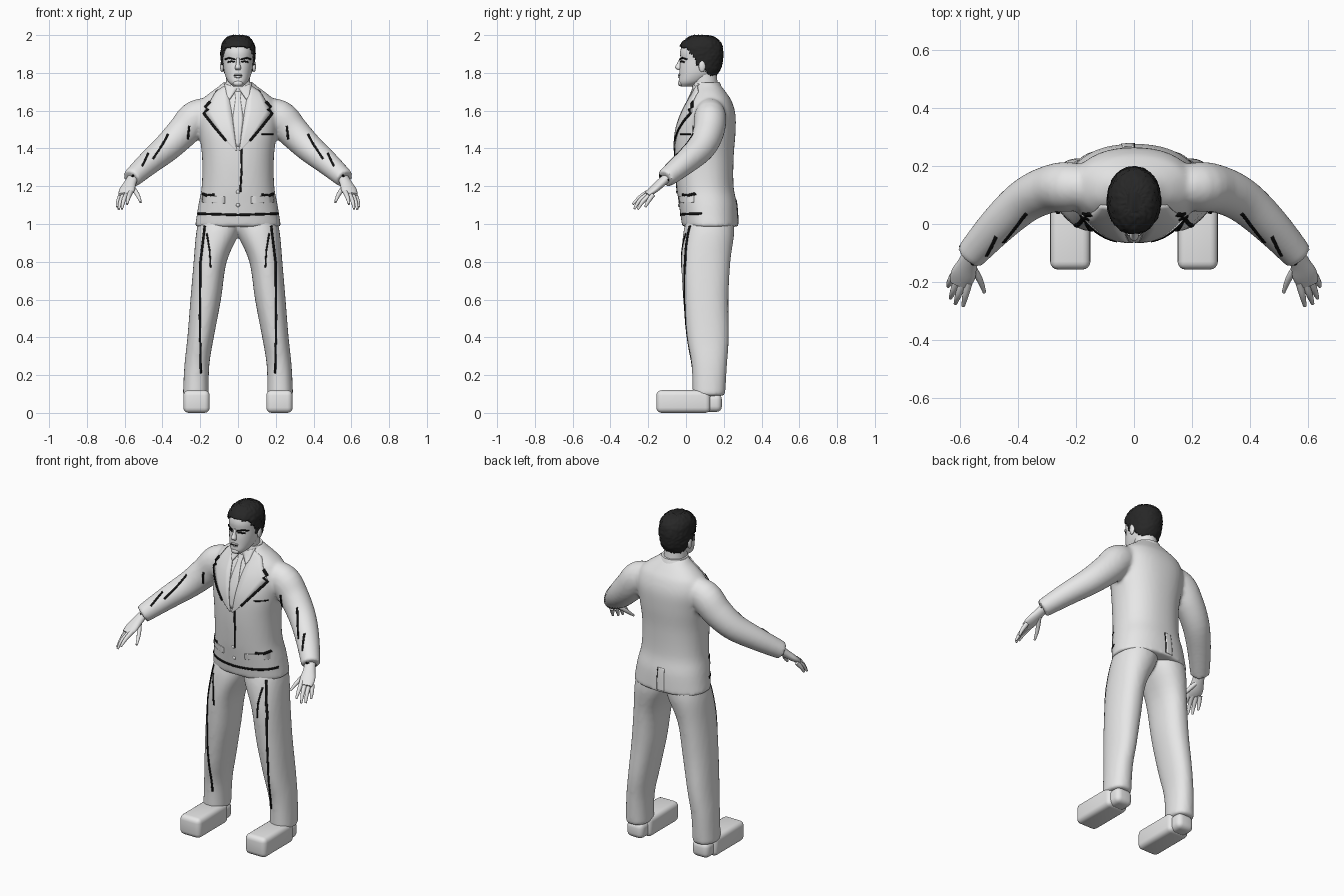
import bpy, bmesh, math, random
from mathutils import Vector
from mathutils.bvhtree import BVHTree

random.seed(3)
if "Cube" in bpy.data.objects:
    bpy.data.objects.remove(bpy.data.objects["Cube"])


def material(name, value):
    m = bpy.data.materials.new(name)
    m.use_nodes = True
    colour = (value, value, value, 1)
    m.diffuse_color = colour
    m.node_tree.nodes["Principled BSDF"].inputs["Base Color"].default_value = colour
    return m


PALE = material("pale_grey", 0.8)
HAIR = material("charcoal_hair", 0.02)
INK = material("black_line", 0.006)
Z = Vector((0, 0, 1))


def finish(bm, name, mat, angle=50):
    bmesh.ops.recalc_face_normals(bm, faces=bm.faces)
    me = bpy.data.meshes.new(name)
    bm.to_mesh(me)
    bm.free()
    me.materials.append(mat)
    me.polygons.foreach_set("use_smooth", [True] * len(me.polygons))
    me.set_sharp_from_angle(angle=math.radians(angle))
    ob = bpy.data.objects.new(name, me)
    bpy.context.collection.objects.link(ob)
    return ob


def spline(a, b, c, d, t):
    return 0.5 * (2 * b + (c - a) * t + (2 * a - 5 * b + 4 * c - d) * t * t
                  + (3 * b - a - 3 * c + d) * t ** 3)


def loft(bm, sections, s=1, level=True, n=32, steps=4, power=2.0):
    """Closed smooth body through sections (x, y, z, half width, half depth)."""
    k, rows, last = len(sections), [], len(sections) - 1
    for i in range(last):
        quad = [sections[min(max(i + j, 0), last)] for j in (-1, 0, 1, 2)]
        for t in range(steps):
            rows.append([spline(*v, t / steps) for v in zip(*quad)])
    rows.append(list(sections[-1]))
    rings = []
    for i, (x, y, z, a, b) in enumerate(rows):
        side, up = Vector((1, 0, 0)), Vector((0, 1, 0))
        if not level:
            t = Vector(rows[min(i + 1, len(rows) - 1)][:3]) - Vector(rows[max(i - 1, 0)][:3])
            side = t.cross(Z).normalized()
            up = side.cross(t).normalized()
        ring = []
        for j in range(n):
            c, d = math.cos(math.tau * j / n), math.sin(math.tau * j / n)
            c = math.copysign(abs(c) ** (2 / power), c)
            d = math.copysign(abs(d) ** (2 / power), d)
            p = Vector((x, y, z)) + side * a * c + up * b * d
            ring.append(bm.verts.new((p.x * s, p.y, p.z)))
        rings.append(ring)
    for r, q in zip(rings, rings[1:]):
        for j in range(n):
            bm.faces.new((r[j], r[(j + 1) % n], q[(j + 1) % n], q[j]))
    bm.faces.new(rings[0])
    bm.faces.new(rings[-1])


def spans(rows):
    """Turn (z, x min, x max, y front, y back) rows into loft sections."""
    return [((a + b) / 2, (f + k) / 2, z, (b - a) / 2, (k - f) / 2) for z, a, b, f, k in rows]


def waist(rows):
    return spans([(z, -w, w, f, k) for z, w, f, k in rows])


def blend(ob):
    r = ob.modifiers.new("weld", 'REMESH')
    r.mode, r.voxel_size, r.use_smooth_shade = 'VOXEL', 0.011, True
    m = ob.modifiers.new("soften", 'SMOOTH')
    m.factor, m.iterations = 0.5, 6


def surface(ob):
    bpy.context.view_layer.update()
    return BVHTree.FromObject(ob, bpy.context.evaluated_depsgraph_get())


def along(pts, t):
    f = t * (len(pts) - 1)
    i = min(int(f), len(pts) - 2)
    return Vector(pts[i]).lerp(Vector(pts[i + 1]), f - i)


def patch(name, tree, edge_a, edge_b, mat, lift=0.003, thick=0.004, s=1, face=-1, rows=24, cols=4):
    """Thin plate between two (x, z) edges, laid on a surface from front or back."""
    bm, grid = bmesh.new(), []
    for i in range(rows + 1):
        a, b = along(edge_a, i / rows), along(edge_b, i / rows)
        line = []
        for j in range(cols + 1):
            p = a.lerp(b, j / cols)
            hit, nor, _, _ = tree.ray_cast(Vector((p.x * s, face, p.y)), Vector((0, -face, 0)))
            if hit is None:
                hit, nor, _, _ = tree.find_nearest(Vector((p.x * s, 0, p.y)))
            line.append(bm.verts.new(hit + nor * lift))
        grid.append(line)
    for r, q in zip(grid, grid[1:]):
        for j in range(cols):
            bm.faces.new((r[j], r[j + 1], q[j + 1], q[j]))
    ob = finish(bm, name, mat)
    ob.modifiers.new("thickness", 'SOLIDIFY').thickness = thick
    return ob


def stroke(name, tree, pts, half=0.005, **kw):
    a, b, v = [], [], [Vector(p) for p in pts]
    for i, p in enumerate(v):
        t = (v[min(i + 1, len(v) - 1)] - v[max(i - 1, 0)]).normalized() * half
        a.append((p.x - t.y, p.y + t.x))
        b.append((p.x + t.y, p.y - t.x))
    patch(name, tree, a, b, INK, cols=1, **kw)


def ball(name, at, size, mat=PALE):
    bm = bmesh.new()
    bmesh.ops.create_uvsphere(bm, u_segments=20, v_segments=12, radius=1)
    for v in bm.verts:
        v.co = Vector(at) + v.co * Vector(size)
    finish(bm, name, mat)


def block(name, lo, hi, radius):
    bm = bmesh.new()
    bmesh.ops.create_cube(bm, size=1)
    lo, hi = Vector(lo), Vector(hi)
    for v in bm.verts:
        v.co = (lo + hi) / 2 + v.co * (hi - lo)
    bmesh.ops.bevel(bm, geom=bm.edges[:], offset=radius, segments=4, profile=0.5, affect='EDGES')
    finish(bm, name, PALE)


SIDES = ((1, "left"), (-1, "right"))

# Jacket with sleeves, welded into one soft body
bm = bmesh.new()
loft(bm, waist([(.985, .228, -.02, .277), (1.1, .21, -.037, .27), (1.2, .192, -.05, .252),
                (1.35, .19, -.06, .252), (1.48, .205, -.056, .262), (1.58, .215, -.027, .262),
                (1.65, .195, .008, .242), (1.69, .155, .03, .217), (1.73, .10, .045, .187),
                (1.75, .08, .055, .17)]), n=48, power=2.25)
ARM = [(.10, .125, 1.60, .06, .07), (.215, .128, 1.567, .085, .092), (.29, .12, 1.49, .082, .086),
       (.375, .08, 1.405, .076, .076), (.47, -.005, 1.325, .066, .064), (.565, -.11, 1.24, .053, .05)]
for s, _ in SIDES:
    loft(bm, ARM, s, level=False)
jacket = finish(bm, "jacket", PALE)
blend(jacket)

# Trousers
bm = bmesh.new()
LEG = spans([(1.05, -.03, .20, .01, .25), (.95, -.005, .222, -.015, .255), (.8, .06, .235, -.025, .235),
             (.6, .09, .252, -.015, .225), (.4, .128, .268, .005, .227), (.25, .152, .284, .03, .217),
             (.09, .155, .292, .035, .207)])
for s, _ in SIDES:
    loft(bm, LEG, s, power=2.2)
trousers = finish(bm, "trousers", PALE)
blend(trousers)

# Neck, collars and head
bm = bmesh.new()
loft(bm, [(0, .11, 1.66, .07, .07), (0, .10, 1.74, .064, .068), (0, .09, 1.82, .062, .07)])
finish(bm, "neck", PALE)
bm = bmesh.new()
loft(bm, [(0, .115, 1.69, .115, .085), (0, .11, 1.73, .088, .077), (0, .107, 1.752, .075, .071)])
finish(bm, "shirt_collar", PALE)
SKULL = waist([(1.728, .024, -.026, .03), (1.75, .05, -.038, .09), (1.79, .069, -.036, .15),
               (1.83, .077, -.034, .178), (1.87, .081, -.029, .186), (1.91, .083, -.031, .188),
               (1.95, .077, -.018, .18), (1.98, .056, .015, .15), (1.991, .025, .045, .11)])
bm = bmesh.new()
loft(bm, SKULL, n=56, power=2.15)
head = finish(bm, "head", PALE)

# Hair: a roughened shell trimmed along the hairline
HAIRLINE = [(-.05, 1.945), (.0, 1.93), (.05, 1.875), (.06, 1.835), (.09, 1.85), (.115, 1.79), (.22, 1.775)]


def hairline(y):
    for (a, p), (b, q) in zip(HAIRLINE, HAIRLINE[1:]):
        if y <= b:
            return p + (q - p) * (y - a) / (b - a)
    return HAIRLINE[-1][1]


bm = bmesh.new()
loft(bm, SKULL, n=72, steps=6, power=2.15)
bmesh.ops.recalc_face_normals(bm, faces=bm.faces)
bm.normal_update()
moves = [(v, v.normal * random.uniform(.006, .012)) for v in bm.verts]
for v, d in moves:
    v.co += d
low = [f for f in bm.faces if f.calc_center_median().z < hairline(f.calc_center_median().y)]
bmesh.ops.delete(bm, geom=low, context='FACES')
hair = finish(bm, "hair", HAIR, 180)
shell = hair.modifiers.new("thickness", 'SOLIDIFY')
shell.thickness, shell.offset = .012, -1

# Face
bm = bmesh.new()
loft(bm, [(0, -.026, 1.878, .008, .008), (0, -.034, 1.85, .010, .013), (0, -.04, 1.828, .016, .018),
          (0, -.033, 1.815, .012, .010)], n=16)
finish(bm, "nose", PALE)
ball("upper_lip", (0, -.034, 1.790), (.024, .008, .005))
ball("lower_lip", (0, -.034, 1.779), (.021, .008, .006))
ball("chin", (0, -.027, 1.745), (.026, .016, .016))
face = surface(head)
stroke("mouth_line", face, [(-.022, 1.784), (.022, 1.784)], .0015, lift=.006)
for s, side in SIDES:
    ball(side + "_ear", (s * .085, .085, 1.835), (.010, .018, .031))
    stroke(side + "_eye", face, [(.017, 1.858), (.034, 1.861), (.053, 1.857)], .004, s=s)
    stroke(side + "_eyebrow", face, [(.013, 1.870), (.045, 1.880), (.064, 1.872)], .004, s=s)

# Jacket front details and ink lines
cloth, legs = surface(jacket), surface(trousers)
patch("tie", cloth, [(-.018, 1.70), (-.012, 1.665), (-.028, 1.56), (-.008, 1.41)],
      [(.018, 1.70), (.012, 1.665), (.028, 1.56), (.008, 1.41)], PALE, .004, .008)
stroke("front_opening_line", cloth, [(.018, 1.41), (.02, 1.30), (.012, 1.17)])
stroke("hem_line", cloth, [(-.212, 1.055), (0, 1.048), (.212, 1.055)], .006)
stroke("breast_pocket_line", cloth, [(.125, 1.475), (.185, 1.475)], .003)
for z in (1.17, 1.10):
    spot = cloth.ray_cast(Vector((0, -1, z)), Vector((0, 1, 0)))[0]
    ball("button", spot, (.010, .006, .010))
patch("back_vent_flap", cloth, [(-.04, 1.13), (-.045, 1.0)], [(.0, 1.13), (.0, 1.0)], PALE, .003, .006, face=1)
stroke("back_vent_line", cloth, [(.002, 1.13), (.002, 1.0)], .002, face=1)

SLEEVE_LINES = [[(.258, 1.52), (.268, 1.45)], [(.37, 1.475), (.40, 1.42), (.45, 1.345)],
                [(.475, 1.375), (.508, 1.305)], [(.55, 1.26), (.585, 1.235)]]
for s, side in SIDES:
    patch(side + "_lapel", cloth, [(.06, 1.735), (.035, 1.60), (.01, 1.41), (.004, 1.39)],
          [(.115, 1.70), (.178, 1.59), (.062, 1.44), (.012, 1.39)], PALE, .006, .008, s)
    patch(side + "_collar_leaf", cloth, [(.004, 1.715), (.045, 1.655)], [(.07, 1.74), (.058, 1.68)],
          PALE, .008, .008, s)
    stroke(side + "_lapel_line", cloth,
           [(.145, 1.645), (.17, 1.615), (.155, 1.605), (.178, 1.585), (.12, 1.51), (.062, 1.44)],
           .006, lift=.009, s=s)
    patch(side + "_pocket_flap", cloth, [(.07, 1.145), (.07, 1.11)], [(.185, 1.15), (.188, 1.115)],
          PALE, .004, .008, s)
    stroke(side + "_pocket_line", cloth, [(.125, 1.155), (.16, 1.15), (.188, 1.16)], .007, s=s)
    for pts in SLEEVE_LINES:
        stroke(side + "_sleeve_line", cloth, pts, s=s)
    stroke(side + "_trouser_line", legs, [(.175, .99), (.198, .80), (.202, .5), (.197, .21)], s=s)
    stroke(side + "_trouser_fold", legs, [(.165, .95), (.15, .86), (.145, .77)], .004, s=s)

    # Hands
    bm = bmesh.new()
    loft(bm, [(.552, -.095, 1.253, .03, .024), (.572, -.135, 1.215, .034, .023),
              (.588, -.175, 1.18, .043, .02), (.599, -.208, 1.155, .035, .013)], s, False, 20)
    for base, mid, tip in (((.568, -.20, 1.17), (.58, -.245, 1.14), (.588, -.282, 1.105)),
                           ((.588, -.20, 1.16), (.605, -.245, 1.125), (.615, -.274, 1.08)),
                           ((.607, -.19, 1.155), (.622, -.23, 1.118), (.632, -.255, 1.078)),
                           ((.62, -.175, 1.155), (.634, -.20, 1.12), (.64, -.215, 1.09)),
                           ((.562, -.14, 1.20), (.532, -.19, 1.155), (.515, -.235, 1.115))):
        loft(bm, [(*base, .013, .013), (*mid, .011, .011), (*tip, .006, .006)], s, False, 12)
    finish(bm, side + "_hand", PALE)

    # Shoes
    x0, x1 = sorted((s * .15, s * .289))
    block(side + "_shoe", (x0, -.157, 0), (x1, .13, .12), .028)
    block(side + "_shoe_heel", (x0 + .015, .08, .005), (x1 - .015, .19, .10), .03)
